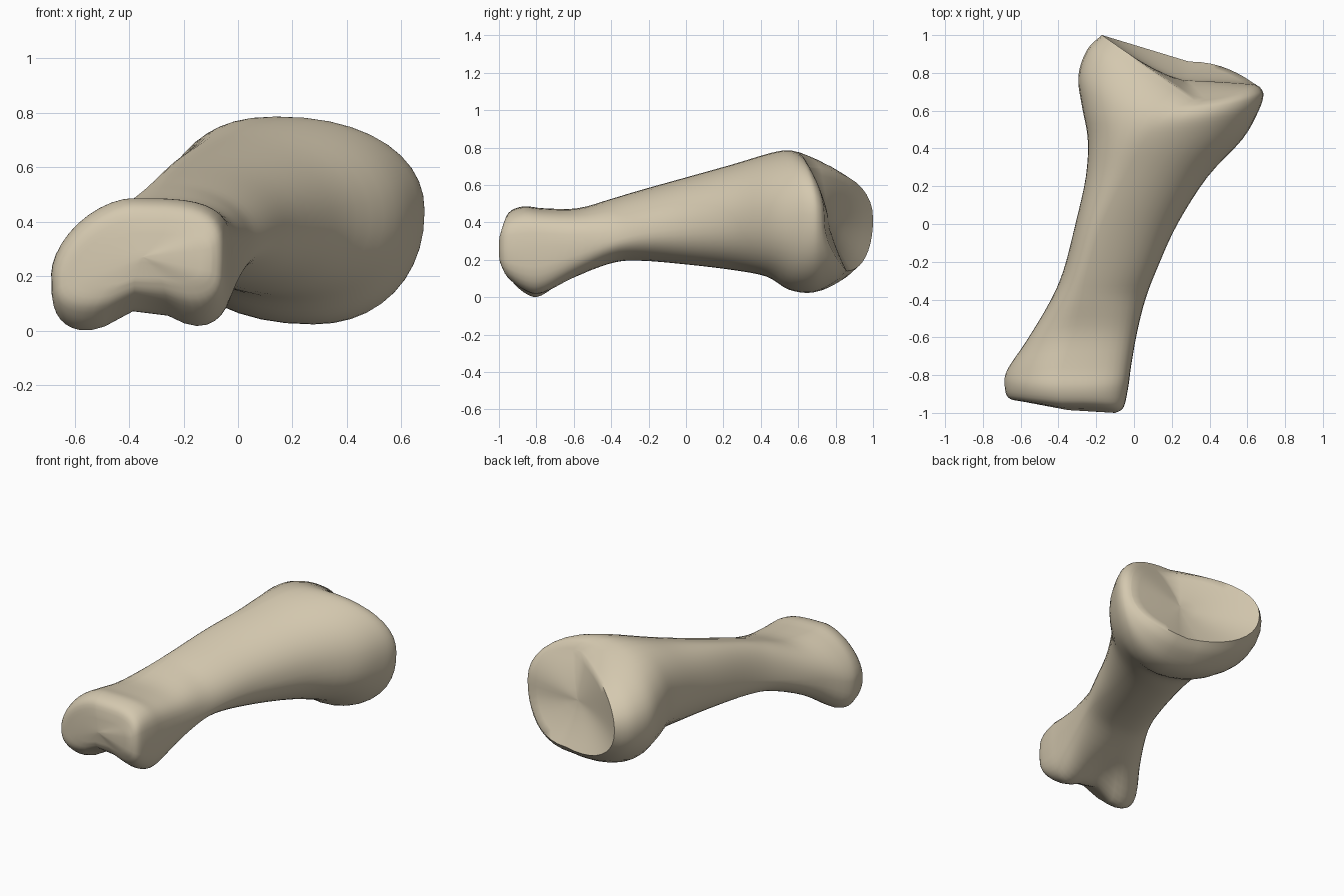
import bpy, bmesh, math
from mathutils import Vector

if "Cube" in bpy.data.objects:
    bpy.data.objects.remove(bpy.data.objects["Cube"], do_unlink=True)

# Guide lines along the bone, from the knuckle end to the wide joint end
LEFT_LINE = [(-.59, -.94, .21), (-.665, -.92, .2), (-.685, -.85, .21), (-.67, -.77, .21),
             (-.57, -.62, .26), (-.45, -.42, .3), (-.375, -.25, .34), (-.31, 0, .4),
             (-.255, .25, .44), (-.245, .45, .45), (-.275, .62, .44), (-.295, .78, .42),
             (-.25, .92, .42), (-.17, 1, .42)]
TOP_LINE = [(-.36, -.975, .37), (-.38, -.95, .45), (-.39, -.87, .485), (-.38, -.76, .475),
            (-.32, -.58, .475), (-.28, -.4, .525), (-.25, -.25, .57), (-.17, 0, .64),
            (-.05, .25, .71), (.06, .45, .77), (.15, .55, .785), (.22, .61, .765),
            (.28, .64, .73), (.32, .66, .69)]
RIGHT_LINE = [(-.1, -1, .26), (-.055, -.97, .26), (-.03, -.86, .26), (-.015, -.75, .27),
              (.015, -.58, .28), (.06, -.4, .3), (.125, -.23, .34), (.23, 0, .37),
              (.39, .25, .4), (.575, .45, .42), (.66, .6, .44), (.685, .68, .44),
              (.67, .72, .43), (.64, .74, .42)]
BOTTOM_LINE = [(-.38, -.97, .14), (-.38, -.94, .07), (-.38, -.85, -.005), (-.38, -.77, -.012),
               (-.3, -.6, .09), (-.2, -.4, .18), (-.15, -.25, .195), (-.05, 0, .175),
               (.06, .25, .145), (.2, .43, .11), (.26, .55, .04), (.28, .68, .025),
               (.29, .8, .08), (.29, .86, .14)]
STEPS, QUARTER = 4, 10


def smooth_line(points):
    """Spline through the points."""
    p = [Vector(v) for v in points]
    p = [p[0]] + p + [p[-1]]
    out = []
    for a, b, c, d in zip(p, p[1:], p[2:], p[3:]):
        for i in range(STEPS):
            t = i / STEPS
            out.append(b + (c - a) * t / 2 + (a - b * 2.5 + c * 2 - d / 2) * t * t
                       + (b * 3 - a - c * 3 + d) * t ** 3 / 2)
    return out + [p[-1]]


def section(left, top, right, bottom):
    """Closed ring through four guide points, squarer at the knuckle end."""
    ring = []
    knuckle = min(1, max(0, (-.4 - left.y) / .4))
    for side, cap, flip in ((right, top, False), (left, top, True),
                            (left, bottom, False), (right, bottom, True)):
        rounded = side is left and cap is top
        power = 2 / (2.15 + knuckle * (-.45 if rounded else 1.4))
        for i in range(QUARTER):
            f = 1 - i / QUARTER if flip else i / QUARTER
            c = max(0, math.cos(f * math.pi / 2))
            s = math.sin(f * math.pi / 2)
            x = cap.x + (side.x - cap.x) * c ** power
            z = side.z + (cap.z - side.z) * s ** power
            # the left rim runs straight to its corner, the right one is round
            y = cap.y + (side.y - cap.y) * c ** (power if side is left else 2)
            # hollow between the two knuckles
            if cap is bottom:
                depth = min(.1, (side.z - cap.z) * .4)
                z += depth * knuckle * s * math.exp(-((x + .34) / .15) ** 2)
            ring.append(Vector((x, y, z)))
    return ring


# Loft the rings
bm = bmesh.new()
lines = [smooth_line(g) for g in (LEFT_LINE, TOP_LINE, RIGHT_LINE, BOTTOM_LINE)]
rings = [section(*pts) for pts in zip(*lines)]


def end_rings(ring, centre, curve):
    """Rings shrinking towards the middle of an end face, curved in depth."""
    out = []
    for t in (.15, .3, .5, .75, .97):
        layer = [v.lerp(centre, t) for v in ring]
        for v, rim in zip(layer, ring):
            v.y = centre.y + (rim.y - centre.y) * (1 - t) ** curve
        out.append(layer)
    return out


knuckle_face = end_rings(rings[0], Vector((-.35, -.985, .27)), 1)
joint_face = end_rings(rings[-1], Vector((.27, .76, .42)), 1.4)
rings = knuckle_face[::-1] + rings + joint_face
loops = [[bm.verts.new(v) for v in r] for r in rings]
for a, b in zip(loops, loops[1:]):
    for i in range(len(a)):
        j = (i + 1) % len(a)
        bm.faces.new((a[i], a[j], b[j], b[i]))
bm.faces.new(loops[0])
bm.faces.new(loops[-1])
bmesh.ops.recalc_face_normals(bm, faces=bm.faces)

mesh = bpy.data.meshes.new("finger_bone")
bm.to_mesh(mesh)
bm.free()
bone = bpy.data.objects.new("finger_bone", mesh)
bpy.context.collection.objects.link(bone)

# Bone colour
colour = (.66, .58, .43, 1)
mat = bpy.data.materials.new("bone_tan")
mat.use_nodes = True
mat.diffuse_color = colour
mat.node_tree.nodes["Principled BSDF"].inputs["Base Color"].default_value = colour
mesh.materials.append(mat)

bpy.context.view_layer.objects.active = bone
bone.select_set(True)
bpy.ops.object.shade_smooth_by_angle(angle=math.radians(60))
